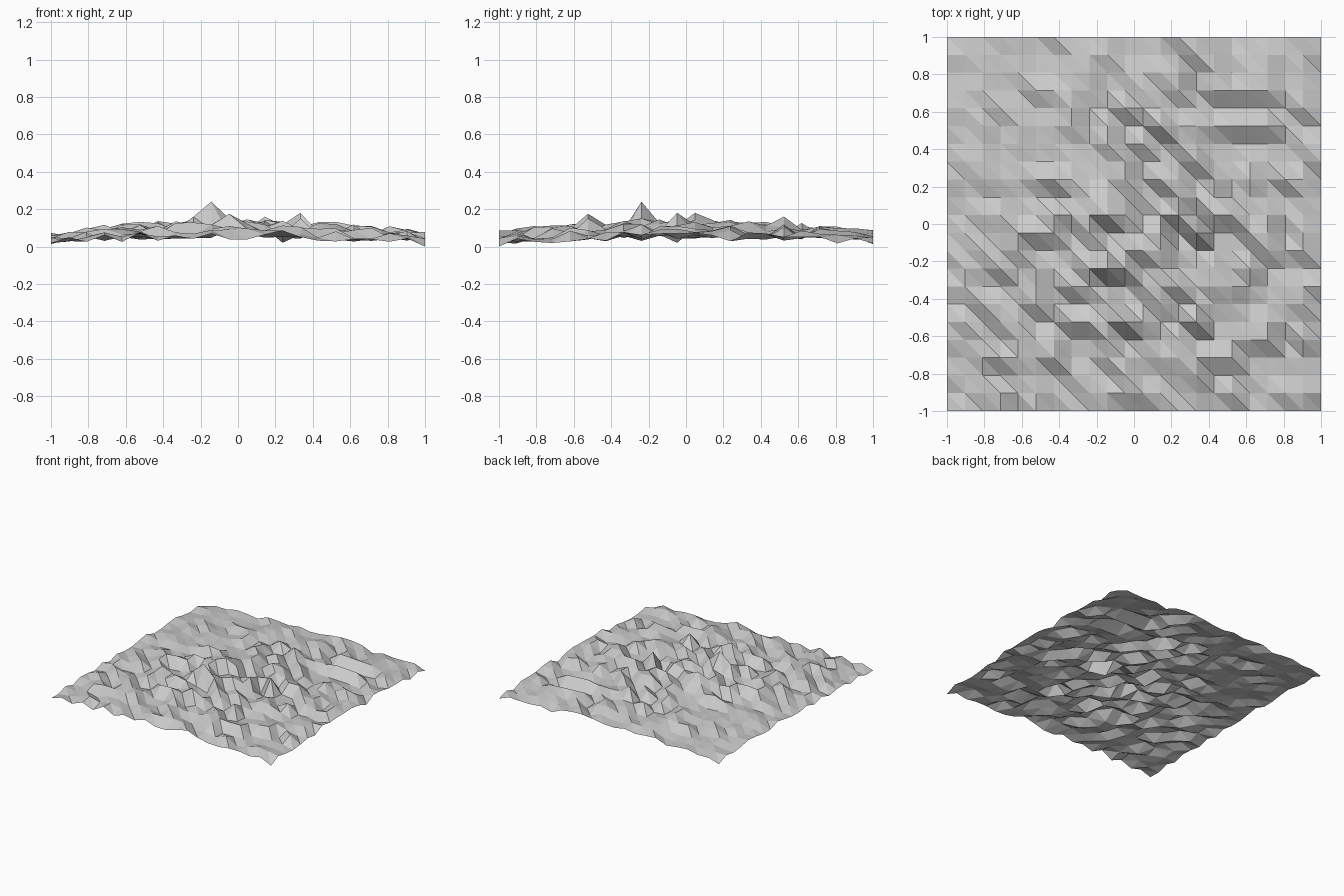
import bpy, bmesh, random

if "Cube" in bpy.data.objects:
    bpy.data.objects.remove(bpy.data.objects["Cube"])

random.seed(7)
N = 21                      # cells per side
STEP = 2 / N


def mean_height(i, j):
    """Broad, low mound under the bumps."""
    x, y = -1 + i * STEP, -1 + j * STEP
    return 0.105 - 0.044 * (x * x + y * y) + 0.01 * x * x * y * y


def roughness(i, j):
    """Bump size: strongest in the middle, calmer at the rim and back left."""
    x, y = -1 + i * STEP, -1 + j * STEP
    r = 0.046 - 0.011 * (x * x + y * y)
    if y - x > 0.8:
        r *= 0.7
    return r


# Random bumps over the mound
z = {(i, j): mean_height(i, j) + 0.9 * roughness(i, j) * random.uniform(-1, 1)
     for i in range(N + 1) for j in range(N + 1)}

# Steep front-facing ledges: grid column and row of the crest
ledges = [(12, 13), (6, 13), (15, 18), (16, 18), (17, 18), (18, 18),
          (16, 16), (17, 16), (18, 16), (16, 11), (14, 10), (9, 11),
          (11, 9), (13, 7), (18, 4), (14, 5), (10, 5), (7, 5), (8, 5),
          (3, 8), (7, 7), (6, 3), (3, 3), (5, 10), (12, 16), (14, 14),
          (20, 17), (19, 13), (14, 20), (5, 18), (10, 17)]
for i, j in ledges:
    z[i, j] = mean_height(i, j) + 0.9 * roughness(i, j)
for i, j in ledges:
    if (i, j - 1) not in ledges:
        z[i, j - 1] = mean_height(i, j - 1) - 0.8 * roughness(i, j - 1)

# Tallest peaks and the deepest pit
for i, j, h in [(9, 8, 0.24), (8, 8, 0.16), (9, 7, 0.09), (10, 8, 0.15),
                (14, 10, 0.18), (9, 11, 0.18), (14, 5, 0.15),
                (10, 5, 0.175), (12, 16, 0.16), (13, 10, 0.02), (21, 0, 0.0)]:
    z[i, j] = h

# Terrain sheet, every cell split on the same diagonal
bm = bmesh.new()
v = {(i, j): bm.verts.new((-1 + i * STEP, -1 + j * STEP, max(h, 0)))
     for (i, j), h in z.items()}
for i in range(N):
    for j in range(N):
        a, b, c, d = v[i, j], v[i + 1, j], v[i + 1, j + 1], v[i, j + 1]
        bm.faces.new((a, b, d))
        bm.faces.new((b, c, d))
mesh = bpy.data.meshes.new("rocky_terrain")
bm.to_mesh(mesh)
bm.free()
terrain = bpy.data.objects.new("rocky_terrain", mesh)
bpy.context.collection.objects.link(terrain)
